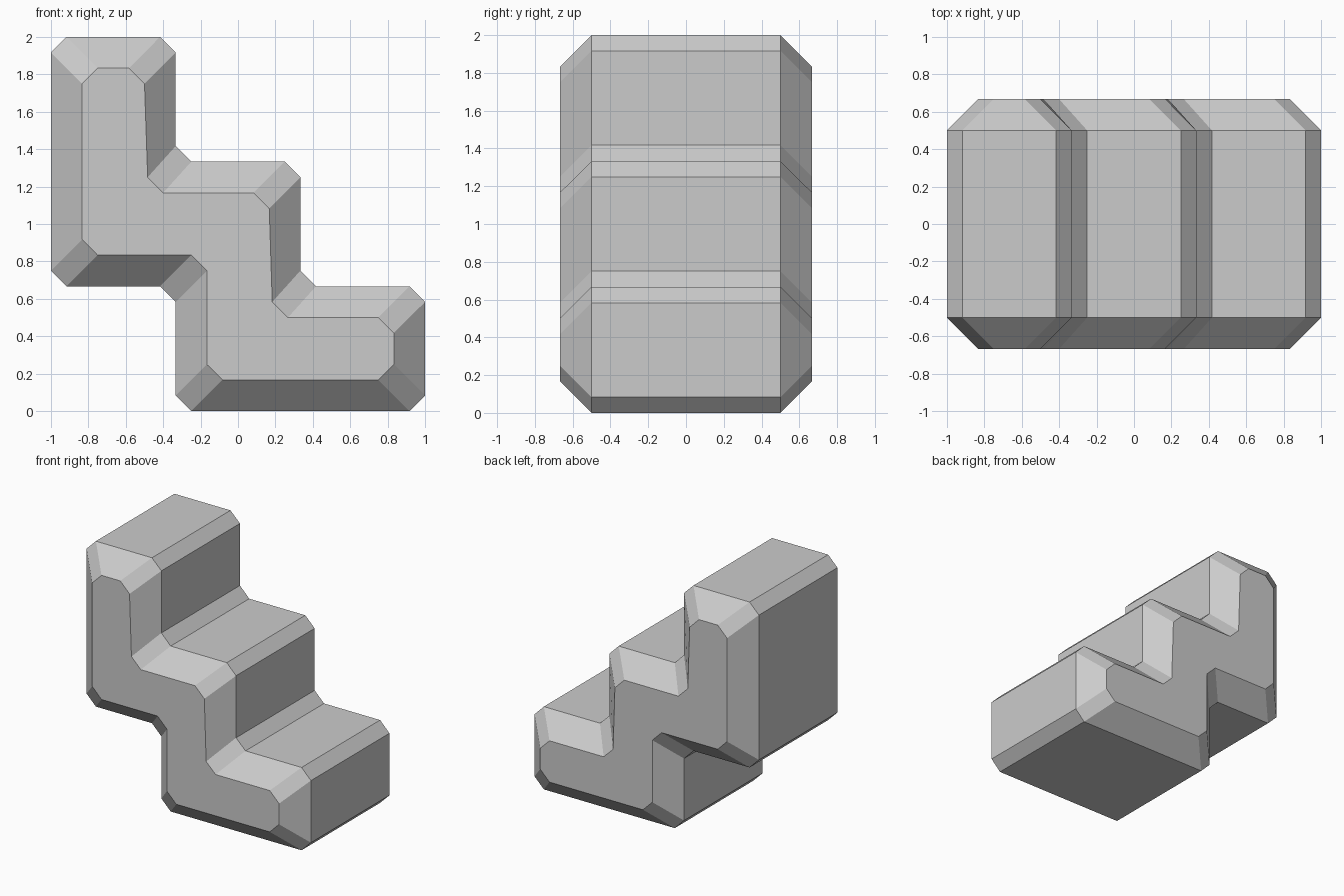
import bpy, bmesh

# Side profiles (x, z), clockwise from the top: full-size body and inset end face
body = [(-.917, 2), (-.417, 2), (-.333, 1.917), (-.333, 1.417), (-.25, 1.333),
        (.25, 1.333), (.333, 1.25), (.333, .75), (.417, .667), (.917, .667),
        (1, .583), (1, .083), (.917, 0), (-.25, 0), (-.333, .083),
        (-.333, .583), (-.417, .667), (-.917, .667), (-1, .75), (-1, 1.917)]
end = [(-.75, 1.833), (-.583, 1.833), (-.5, 1.75), (-.483, 1.25), (-.4, 1.167),
       (.083, 1.167), (.167, 1.083), (.183, .583), (.267, .5), (.75, .5),
       (.833, .417), (.833, .25), (.75, .167), (-.083, .167), (-.167, .25),
       (-.167, .75), (-.25, .833), (-.75, .833), (-.833, .917), (-.833, 1.75)]

# Stair block: loft through four sections along y, then cap both ends
bm = bmesh.new()
rings = [[bm.verts.new((x, y, z)) for x, z in profile]
         for y, profile in ((-.667, end), (-.5, body), (.5, body), (.667, end))]
for a, b in zip(rings, rings[1:]):
    for i in range(len(a)):
        j = (i + 1) % len(a)
        bm.faces.new((a[i], a[j], b[j], b[i]))
bm.faces.new(rings[0])
bm.faces.new(rings[-1][::-1])
bmesh.ops.recalc_face_normals(bm, faces=bm.faces)

mesh = bpy.data.meshes.new("stair_block")
bm.to_mesh(mesh)
bm.free()
bpy.context.collection.objects.link(bpy.data.objects.new("stair_block", mesh))
